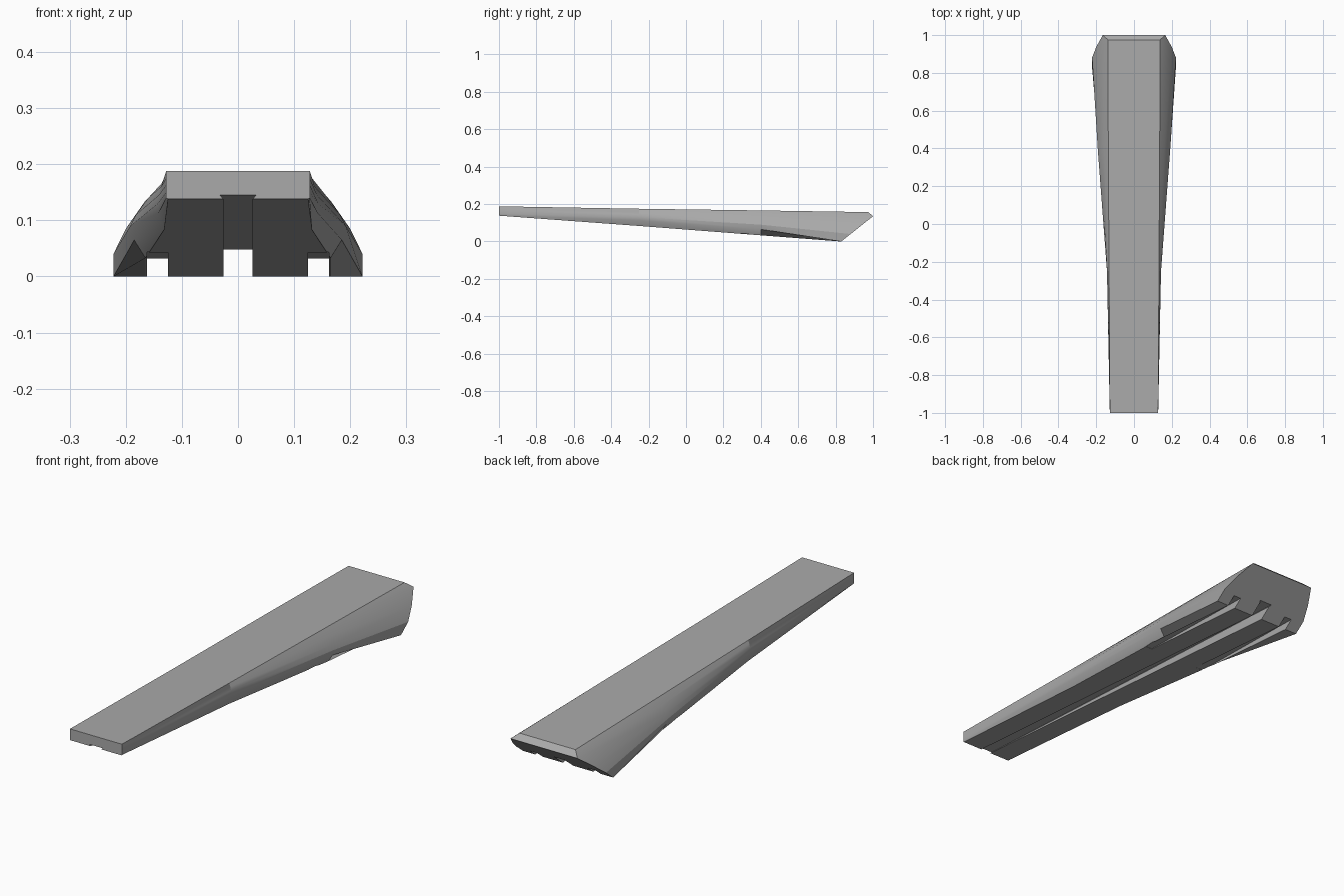
import bpy, bmesh, math

cube = bpy.data.objects.get("Cube")
if cube:
    bpy.data.objects.remove(cube, do_unlink=True)

grey = bpy.data.materials.new("mid_grey")
grey.use_nodes = True
colour = (0.4, 0.4, 0.4, 1)
grey.diffuse_color = colour
grey.node_tree.nodes["Principled BSDF"].inputs["Base Color"].default_value = colour


def finish(name, bm):
    bmesh.ops.recalc_face_normals(bm, faces=bm.faces[:])
    mesh = bpy.data.meshes.new(name)
    bm.to_mesh(mesh)
    bm.free()
    mesh.materials.append(grey)
    obj = bpy.data.objects.new(name, mesh)
    bpy.context.collection.objects.link(obj)
    return obj


def loft(bm, rings):
    """Join closed rings of equal length with quads."""
    loops = [[bm.verts.new(p) for p in ring] for ring in rings]
    for a, b in zip(loops, loops[1:]):
        for i in range(len(a)):
            j = (i + 1) % len(a)
            bm.faces.new((a[i], a[j], b[j], b[i]))
    return loops


def mirrored(half):
    return half + [(-x, y, z) for x, y, z in reversed(half)]


def section(y, half):
    return mirrored([(x, y, z) for x, z in half])


def back_y(z):
    return 0.83 + 1.26 * z


# Tapered body: half sections run from the top edge down to the underside
front = section(-1, [(.128, .188), (.128, .175), (.128, .163),
                     (.128, .15), (.128, .14), (.125, .138)])
waist = section(-.25, [(.132, .175), (.137, .16), (.141, .145),
                       (.143, .13), (.142, .113), (.132, .083)])
flare = section(.4, [(.136, .166), (.16, .14), (.182, .11),
                     (.192, .09), (.185, .065), (.165, .033)])
rim = [(.165, .135), (.2, .085), (.222, .04), (.222, 0), (.165, 0)]
back = mirrored([(.138, .975, .157)] + [(x, back_y(z), z) for x, z in rim])

bm = bmesh.new()
loops = loft(bm, [front, waist, flare, back])
bm.faces.new(loops[0])
end = loops[-1]
bm.faces.new((end[0], end[1], end[-2], end[-1]))   # bevelled top edge
bm.faces.new(end[1:-1])                            # undercut back face
body = finish("tapered_body", bm)


def cut_slot(x, half_width, lip, start, stop):
    """Cut a lengthwise channel; start and stop are (y, ceiling height)."""
    rings = []
    for y, top in (start, stop):
        half = [(half_width + lip, top), (half_width, top - .007),
                (half_width, top - .2)]
        rings.append([(x + px, py, pz) for px, py, pz in section(y, half)])
    bm = bmesh.new()
    loops = loft(bm, rings)
    for ring in loops:
        bm.faces.new(ring)
    cutter = finish("slot_cutter", bm)
    cutter.hide_render = True
    mod = body.modifiers.new("slot", 'BOOLEAN')
    mod.operation = 'DIFFERENCE'
    mod.solver = 'EXACT'
    mod.object = cutter
    bpy.ops.object.modifier_apply(modifier=mod.name)
    bpy.data.objects.remove(cutter, do_unlink=True)


bpy.ops.object.select_all(action='DESELECT')
bpy.context.view_layer.objects.active = body
body.select_set(True)

# Central dovetail channel and two short side channels
cut_slot(0, .026, .006, (-1.1, .15), (1.1, .037))
for side in (-1, 1):
    cut_slot(side * .1435, .0185, 0, (.27, .044), (1.1, .027))

bpy.ops.object.shade_smooth_by_angle(angle=math.radians(20))
